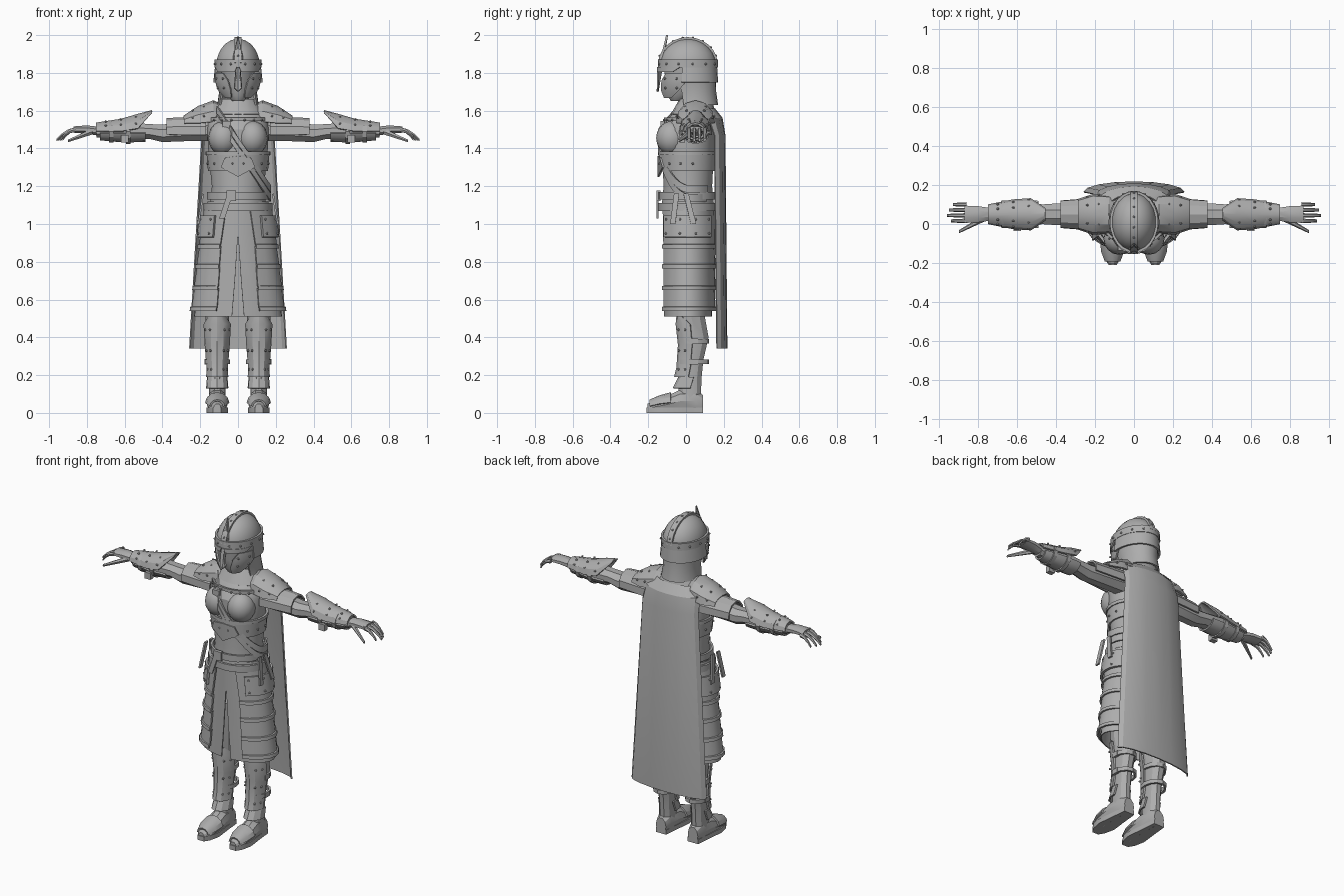
import bpy
import bmesh
from math import sin, cos, radians
from mathutils import Vector, Matrix

cube = bpy.data.objects.get("Cube")
if cube:
    bpy.data.objects.remove(cube, do_unlink=True)

tone = (.42, .42, .42, 1)
grey = bpy.data.materials.new("plain_grey")
grey.use_nodes = True
grey.diffuse_color = tone
for node in grey.node_tree.nodes:
    if node.type == 'BSDF_PRINCIPLED':
        node.inputs["Base Color"].default_value = tone

parts = []
half, over, around = (0, 180), (90, 270), (0, 360)


def finish(name, bm, thick=0, mirror=False):
    """Turn a bmesh into an object, optionally mirrored and thickened."""
    mesh = bpy.data.meshes.new(name)
    bm.to_mesh(mesh)
    bm.free()
    mesh.materials.append(grey)
    ob = bpy.data.objects.new(name, mesh)
    bpy.context.collection.objects.link(ob)
    if mirror:
        ob.modifiers.new("mirror", 'MIRROR')
    if thick:
        solid = ob.modifiers.new("thickness", 'SOLIDIFY')
        solid.thickness, solid.offset = thick, 0
    parts.append(ob)


# Elliptical cross-sections for the main regions of the body
def ring(along, ru, rv, u, v, span=None):
    return along, ru, rv, u, v, span


def trunk(z, wide, deep, y=.01, span=None):
    return ring(z, wide, deep, 0, y, span)


def skirt(z, grow=0, span=None):
    return trunk(z, .17 + .12 * (1.1 - z) + grow, .135 + grow, span=span)


def shin(z, wide, deep, y=.03, span=None):
    return ring(z, wide, deep, .11, y, span)


def foot(y, wide, tall, sit=.95):
    return ring(y, wide, tall, .11, tall * sit)


def limb(x, deep, tall, z=1.49, span=None):
    return ring(x, deep, tall, .05, z, span)


def at(axis, section, angle):
    """Point on a section: angle zero is the front, or the underside for x and y."""
    along, ru, rv, u, v = section[:5]
    u += ru * sin(radians(angle))
    v -= rv * cos(radians(angle))
    return {'z': (u, v, along), 'x': (along, u, v), 'y': (u, along, v)}[axis]


def skin(bm, rows, closed):
    for low, high in zip(rows, rows[1:]):
        count = len(low)
        for i in range(count if closed else count - 1):
            j = (i + 1) % count
            bm.faces.new((low[i], low[j], high[j], high[i]))


def tube(name, sections, n=12, axis='z', mirror=False):
    """Closed, capped loft."""
    bm = bmesh.new()
    rows = [[bm.verts.new(at(axis, s, 360 * (i + .5) / n)) for i in range(n)] for s in sections]
    skin(bm, rows, True)
    bm.faces.new(rows[0])
    bm.faces.new(rows[-1])
    bmesh.ops.recalc_face_normals(bm, faces=bm.faces)
    finish(name, bm, mirror=mirror)


def shell(name, sections, arc=half, n=8, axis='z', thick=.01, mirror=True):
    """Open curved plate; a section may carry its own span of angles."""
    bm, rows = bmesh.new(), []
    for s in sections:
        start, end = s[-1] or arc
        rows.append([bm.verts.new(at(axis, s, start + (end - start) * i / n)) for i in range(n + 1)])
    skin(bm, rows, False)
    finish(name, bm, thick, mirror)


def band(name, section, reach, arc=half, axis='z', mirror=True):
    """Strip of even width following one section."""
    edges = [(section[0] + d, *section[1:]) for d in (-reach, reach)]
    shell(name, edges, arc, n=12, axis=axis, thick=.013, mirror=mirror)


def plate(name, outline, thick=.01, mirror=False):
    bm = bmesh.new()
    bm.faces.new([bm.verts.new(p) for p in outline])
    finish(name, bm, thick, mirror)


def strap(name, top, bottom, across, mirror=False):
    top, bottom, side = Vector(top), Vector(bottom), Vector(across) / 2
    plate(name, (top - side, top + side, bottom + side, bottom - side), mirror=mirror)


def studs(name, sections, angles, axis='z', mirror=True):
    """Rivets set around one or more sections."""
    bm = bmesh.new()
    for s in sections:
        for a in angles:
            place = Matrix.Translation(at(axis, s, a))
            bmesh.ops.create_icosphere(bm, subdivisions=1, radius=.007, matrix=place)
    finish(name, bm, mirror=mirror)


def box(name, centre, size, mirror=True):
    bm = bmesh.new()
    place = Matrix.Translation(centre) @ Matrix.Diagonal((*size, 1))
    bmesh.ops.create_cube(bm, size=1, matrix=place)
    finish(name, bm, mirror=mirror)


# Torso, breastplate and collar
tube("torso", [trunk(1.1, .15, .14), trunk(1.2, .14, .13), trunk(1.4, .16, .14), trunk(1.5, .165, .14),
               trunk(1.55, .16, .12, y=.02), trunk(1.6, .13, .1, y=.04), trunk(1.64, .08, .07, y=.05)], n=20)
bm = bmesh.new()
place = Matrix.Translation((.077, -.075, 1.455)) @ Matrix.Diagonal((.08, .083, .09, 1))
bmesh.ops.create_uvsphere(bm, u_segments=16, v_segments=10, radius=1, matrix=place)
finish("chest_cup", bm, mirror=True)
shell("belly_plate", [trunk(1.38, .162, .15), trunk(1.28, .154, .145)], n=10)
plate("belly_point", [(0, -.145, 1.36), (.07, -.135, 1.35), (.09, -.12, 1.3), (0, -.145, 1.25)], mirror=True)
band("chest_rim", trunk(1.375, .165, .152), .01)
band("neckline_rim", trunk(1.555, .16, .13, y=.02), .01, arc=(0, 60))
studs("neckline_rivets", [trunk(1.55, .17, .14, y=.02)], (12, 30, 48))
studs("belly_rivets", [trunk(1.32, .165, .152)], (10, 50, 75, 100))
shell("collar", [trunk(1.58, .145, .115, y=.04), trunk(1.66, .09, .08, y=.05)])

# Diagonal straps wrapping from shoulder to hip
for gap in (0, .045):
    bm, rows = bmesh.new(), []
    for step in range(19):
        angle = radians(10 * step - 40)
        x = .17 * sin(angle)
        z = 1.44 - 1.5 * x - gap if angle < 1.4 else 1.185 - gap
        deep = .16 - .8 * max(0, z - 1.5) - .15 * max(0, 1.4 - z)
        rows.append([bm.verts.new((x, .015 - deep * cos(angle), z + d)) for d in (-.02, .02)])
    skin(bm, rows, False)
    finish("shoulder_strap", bm, .01)
box("strap_buckle", (-.06, -.125, 1.52), (.045, .02, .05), mirror=False)

# Head and helmet
tube("neck", [trunk(1.58, .065, .065, y=.04), trunk(1.72, .055, .06, y=.03)], n=10)
tube("face", [trunk(1.65, .03, .03, y=-.05), trunk(1.68, .06, .07, y=-.03), trunk(1.74, .08, .1, y=-.01),
              trunk(1.84, .09, .12, y=0)], n=14)
turns = [radians(a) for a in range(0, 90, 14)]
tube("helmet_dome", [trunk(1.84 + .14 * sin(t), .116 * cos(t), .15 * cos(t)) for t in turns], n=20)
band("helmet_brow", trunk(1.85, .118, .153), .022)
band("helmet_comb", ring(0, .153, .143, .01, 1.84), .018, arc=(95, 265), axis='x', mirror=False)
studs("brow_rivets", [trunk(1.847, .125, .16)], range(18, 180, 27))
studs("comb_rivets", [ring(0, .158, .148, .01, 1.84)], range(110, 260, 20), axis='x', mirror=False)
plate("nose_guard", [(0, -.1, 2), (.026, -.13, 1.88), (.013, -.15, 1.8), (.02, -.15, 1.72), (0, -.15, 1.7)],
      mirror=True)
shell("eye_ridge", [trunk(1.83, .12, .16), trunk(1.805, .12, .16, span=(8, 60))], arc=(3, 75))
shell("cheek_guard", [trunk(1.8, .117, .152, span=(42, 88)), trunk(1.76, .118, .152, span=(26, 88)),
                      trunk(1.71, .108, .148, span=(20, 72)), trunk(1.67, .085, .135, span=(24, 50))], n=6)
studs("cheek_rivets", [trunk(1.77, .125, .16), trunk(1.72, .116, .156)], (40, 68))
shell("neck_guard_upper", [trunk(1.83, .117, .15), trunk(1.75, .126, .155)], arc=(78, 180))
shell("neck_guard_lower", [trunk(1.77, .105, .135, y=.02), trunk(1.7, .095, .12, y=.035),
                           trunk(1.63, .105, .12, y=.045)], arc=(62, 180))

# Cape
shell("cape", [trunk(1.61, .12, .05, y=.1), trunk(1.56, .18, .07, y=.12), trunk(1.47, .19, .055, y=.15),
               trunk(.34, .256, .052, y=.163)], arc=(90, 180), n=4, thick=.008)

# Belts with hanging straps
band("waist_belt", trunk(1.15, .158, .148), .02)
band("hip_belt", trunk(1.09, .175, .152), .02)
box("belt_buckle", (-.035, -.145, 1.15), (.05, .02, .055), mirror=False)
strap("belt_tail", (-.045, -.15, 1.15), (-.085, -.15, 1.03), across=(.03, 0, 0))
for y, lean in ((-.05, -.02), (0, .04)):
    strap("hip_strap", (.185, y, 1.16), (.21, y + lean, 1), across=(0, .028, 0), mirror=True)

# Cloth skirt split at the front, overlapped by armour lames
shell("cloth_skirt", [skirt(z, -.01, span=(max(0, 18 * (.95 - z)), 180)) for z in (1.12, .95, .7, .51)],
      n=12, thick=.006)
edges = (1.1, .87, .765, .65, .54)
for top, low in zip(edges, edges[1:]):
    first, last = [(27 - 30 * max(0, z - .87), 180) for z in (top, low)]
    shell("skirt_lame", [skirt(top + .01, .003, first), skirt(low + .02, .007, last),
                         skirt(low + .018, .014, last), skirt(low, .014, last)], n=10)
shell("hip_plate", [skirt(1.045, .02), skirt(.93, .022)], arc=(38, 140), thick=.014)
studs("hip_rivets", [skirt(1.025, .028), skirt(.95, .03)], (45, 75, 105, 133))

# Legs with greaves
tube("leg", [shin(.8, .075, .085), shin(.5, .062, .075), shin(.4, .057, .073, y=.05),
             shin(.28, .046, .065), shin(.18, .042, .065, y=.02), shin(.08, .045, .062, y=.02)], n=10, mirror=True)
shell("greave", [shin(.52, .06, .075, span=(-35, 35)), shin(.47, .068, .08), shin(.36, .062, .078, y=.04),
                 shin(.24, .052, .076), shin(.19, .054, .078, y=.02)], arc=(-85, 85), n=6)
shell("ankle_lame", [shin(.19, .05, .065), shin(.13, .055, .075, y=.01)], arc=(-100, 100), n=6)
studs("greave_rivets", [shin(z, .04 + .065 * z, .084) for z in (.44, .33, .23)], (-65, -35, 35, 65))
for z in (.38, .27):
    band("greave_strap", shin(z, .062, .076, y=.04), .012, arc=around)
    box("greave_buckle", (.17, .04, z), (.016, .045, .03))

# Shoes
tube("shoe", [foot(.09, .035, .05), foot(.05, .048, .065), foot(-.03, .052, .065), foot(-.1, .055, .047),
              foot(-.17, .046, .033), foot(-.205, .02, .025)], n=10, axis='y', mirror=True)
tube("sole", [foot(.09, .05, .02, .71), foot(-.02, .065, .02, .71), foot(-.11, .08, .02, .71),
              foot(-.175, .06, .02, .71), foot(-.21, .03, .02, .71)], n=4, axis='y', mirror=True)
shell("toe_cap", [foot(-.08, .06, .055, .9), foot(-.14, .055, .045), foot(-.19, .036, .034)],
      arc=(95, 265), n=6, axis='y')

# Arms with shoulder armour
tube("arm", [limb(.12, .07, .065, z=1.5), limb(.28, .06, .056), limb(.4, .06, .05, z=1.48), limb(.47, .055, .042),
             limb(.56, .065, .05), limb(.75, .038, .034)], n=8, axis='x', mirror=True)
shell("pauldron", [limb(.07, .07, .06, z=1.56), limb(.13, .095, .1, z=1.55), limb(.21, .1, .08, z=1.54),
                   limb(.285, .075, .035, z=1.535)], arc=(85, 275), n=6, axis='x')
shell("upper_arm_lame", [limb(.17, .085, .075), limb(.378, .068, .066)], arc=(75, 285), n=6, axis='x')
studs("pauldron_rivets", [limb(.18, .106, .092, z=1.54), limb(.24, .094, .07, z=1.54)],
      (110, 150, 210, 250), axis='x')

# Bracers
shell("bracer_plate", [limb(.455, .055, .068, z=1.53, span=(150, 210)), limb(.53, .078, .073, z=1.505),
                       limb(.62, .072, .062), limb(.75, .046, .042)], arc=over, n=6, axis='x')
shell("bracer_under", [limb(.49, .066, .05), limb(.6, .068, .054), limb(.73, .046, .042)],
      arc=(-80, 80), n=6, axis='x')
studs("bracer_rivets", [limb(x, .172 - .165 * x, .165 - .165 * x, z=1.5) for x in (.54, .62, .7)],
      (115, 150, 210, 245), axis='x')
for x in (.58, .67):
    band("bracer_strap", limb(x, .13 - .1 * x, .118 - .1 * x), .012, arc=around, axis='x')
box("bracer_buckle", (.6, -.02, 1.452), (.04, .03, .04))

# Hands
tube("palm", [limb(.73, .034, .026), limb(.8, .045, .024, z=1.5), limb(.87, .048, .018, z=1.5)],
     n=8, axis='x', mirror=True)
reaches = {"little": .07, "ring": .09, "middle": .1, "index": .08}
for order, (finger, reach) in enumerate(reaches.items()):
    y = .1 - .028 * order
    tube(finger + "_finger", [ring(.86 + reach * s, .012 - .004 * s, .014 - .006 * s, y, 1.5 - .055 * s * s)
                              for s in (0, .4, .75, 1)], n=6, axis='x', mirror=True)
tube("thumb", [ring(.77 + .13 * s, .018 - .01 * s, .018 - .01 * s, .03 - .07 * s, 1.49 - .05 * s)
               for s in (0, .4, .7, 1)], n=6, axis='x', mirror=True)

# Bake modifiers and shade, keeping hard edges
bpy.ops.object.select_all(action='DESELECT')
for ob in parts:
    ob.select_set(True)
bpy.context.view_layer.objects.active = parts[0]
bpy.ops.object.convert(target='MESH')
bpy.ops.object.shade_smooth_by_angle(angle=radians(28))
